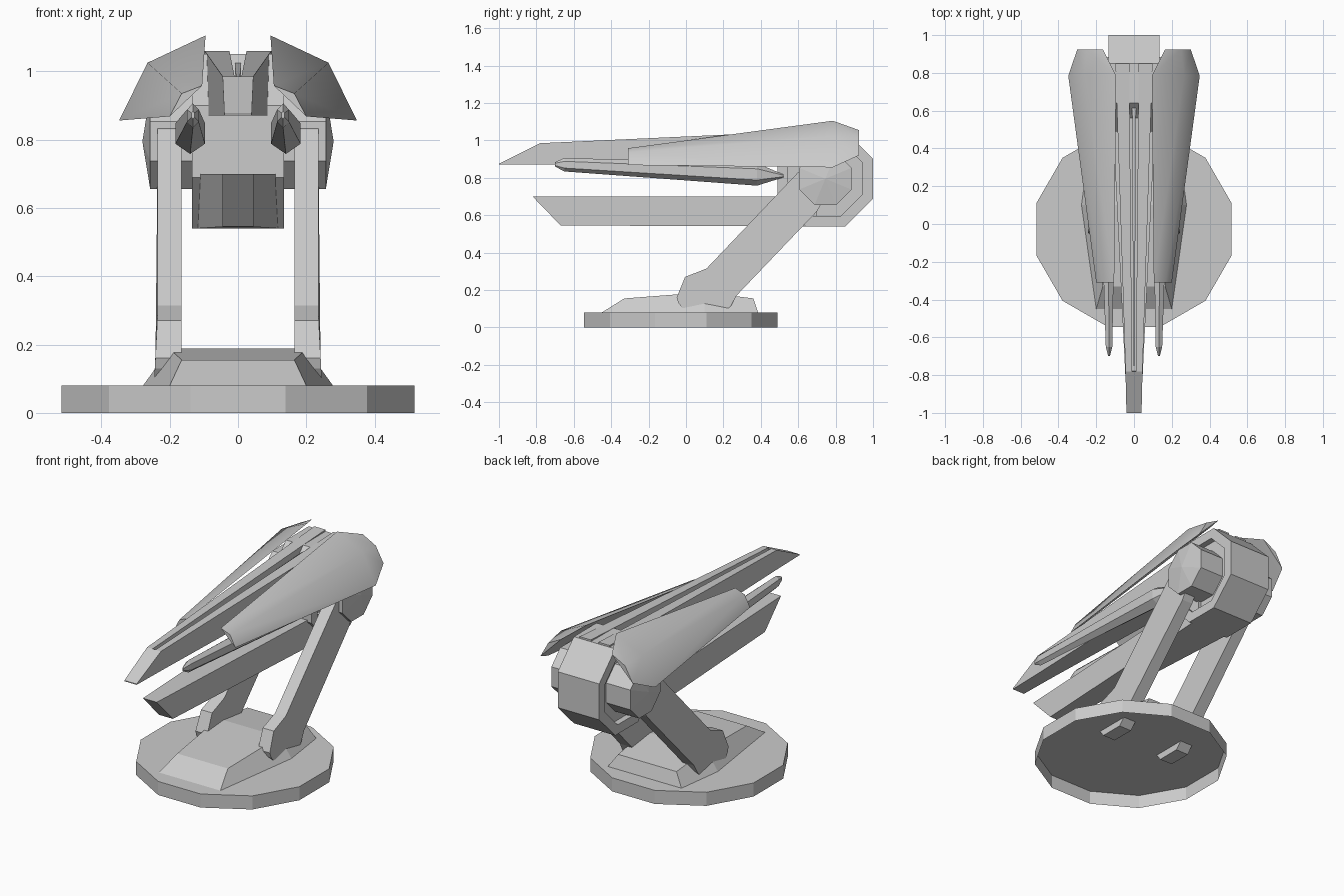
import bpy, bmesh
from math import pi, cos, sin, radians

if "Cube" in bpy.data.objects:
    bpy.data.objects.remove(bpy.data.objects["Cube"])


def loft(name, rings, mirror=False, cap_start=True, cap_end=True):
    """Skin a list of equal-length 3D rings; optionally mirror across x = 0."""
    bm = bmesh.new()
    vr = [[bm.verts.new(p) for p in r] for r in rings]
    n = len(rings[0])
    for a, b in zip(vr, vr[1:]):
        for i in range(n):
            j = (i + 1) % n
            bm.faces.new((a[i], a[j], b[j], b[i]))
    if cap_start:
        bm.faces.new(vr[0][::-1])
    if cap_end:
        bm.faces.new(vr[-1])
    bmesh.ops.remove_doubles(bm, verts=bm.verts, dist=1e-5)
    bmesh.ops.recalc_face_normals(bm, faces=bm.faces)
    me = bpy.data.meshes.new(name)
    bm.to_mesh(me)
    bm.free()
    ob = bpy.data.objects.new(name, me)
    bpy.context.collection.objects.link(ob)
    if mirror:
        ob.modifiers.new("Mirror", 'MIRROR').use_axis[0] = True
    return ob


def ring_x(x, r, n=8, cy=0.745, cz=0.795):
    """Regular polygon around the x axis, flat side up; r is the apothem."""
    R = r / cos(pi / n)
    return [(x, cy + R * cos(2 * pi * (i + .5) / n), cz + R * sin(2 * pi * (i + .5) / n))
            for i in range(n)]


def ring_z(z, R, n=12, cy=-0.028):
    return [(R * cos(2 * pi * (i + .5) / n), cy + R * sin(2 * pi * (i + .5) / n), z)
            for i in range(n)]


def rect(y, w, z0, z1):
    return [(-w, y, z0), (w, y, z0), (w, y, z1), (-w, y, z1)]


# Base disc, open underneath
loft("base_disc", [ring_z(0, 0.535), ring_z(0.08, 0.535)], cap_start=False)

# Raised platform with a low ridge across the middle
plat = []
for y0, y1, w0, w1, z in ((-.45, -.33, .2, .165, .155), (.1, .1, .278, .2, .188),
                          (.385, .36, .24, .19, .155)):
    plat.append([(-w0, y0, .08), (w0, y0, .08), (w1, y1, z), (-w1, y1, z)])
loft("base_platform", plat)

# Leaning support arms
arm = [(-.05, .16), (-.005, .27), (.11, .315), (.6, .83), (.68, .87), (.8, .8),
       (.7, .62), (.27, .17), (.24, .115), (.17, .04), (.03, .04), (-.04, .13)]


def arm_outer(z):
    return .235 if z > .3 else .235 + (.3 - z) * .05


loft("support_arm", [[(.165, y, z) for y, z in arm],
                     [(arm_outer(z), y, z) for y, z in arm]], mirror=True)

# Pivot drum with recessed sides
loft("pivot_drum", [ring_x(-.1, .2), ring_x(-.135, .2), ring_x(-.135, .255),
                    ring_x(.135, .255), ring_x(.135, .2), ring_x(.1, .2)])

# Pivot caps with shallow pointed ends
loft("pivot_cap", [ring_x(.09, .14), ring_x(.257, .14), ring_x(.28, 0)], mirror=True)

# Lower slab, undercut at the nose
slab_w = .045
loft("lower_slab", [
    [(-slab_w, -.67, .545), (slab_w, -.67, .545), (slab_w, -.82, .70), (-slab_w, -.82, .70)],
    rect(.7, .12, .54, .70)])


# Upper rail with a slot along its top
def rail(y, w, top, slot, floor, bottom=.87):
    return [(-w, y, bottom), (w, y, bottom), (w, y, top), (slot, y, top),
            (slot, y, floor), (-slot, y, floor), (-slot, y, top), (-w, y, top)]


loft("upper_rail", [rail(-1, .04, .875, .01, .875), rail(-.78, .045, .985, .01, .985),
                    rail(-.779, .045, .985, .01, .93), rail(.85, .098, 1.06, .025, .98)])

# Thin blade lying in the slot
loft("slot_blade", [rect(-.75, .004, .92, .965), rect(.76, .01, .96, 1.03)])

# Side fairings, three-point curved sections tapering forward
fin = [[(.105, -.31, .958), (.165, -.31, .935), (.2, -.31, .868)],
       [(.095, .785, 1.105), (.265, .785, 1.025), (.348, .785, .856)],
       [(.165, .925, 1.055), (.25, .925, 1.01), (.3, .925, .92)]]
fairing = loft("side_fairing", fin, mirror=True)
bpy.context.view_layer.objects.active = fairing
fairing.select_set(True)
bpy.ops.object.shade_smooth_by_angle(angle=radians(42))
fairing.select_set(False)


# Slim side barrels under the fairings, pointed at both ends
def hexagon(x, y, z, hw, hh):
    return [(x + hw * cos(pi * i / 3 + pi / 2), y, z + hh * sin(pi * i / 3 + pi / 2))
            for i in range(6)]


loft("side_barrel", [hexagon(.132, -.7, .872, .005, .012), hexagon(.132, -.65, .87, .02, .036),
                     hexagon(.14, .38, .818, .05, .06), hexagon(.14, .52, .81, .008, .008)],
     mirror=True)
